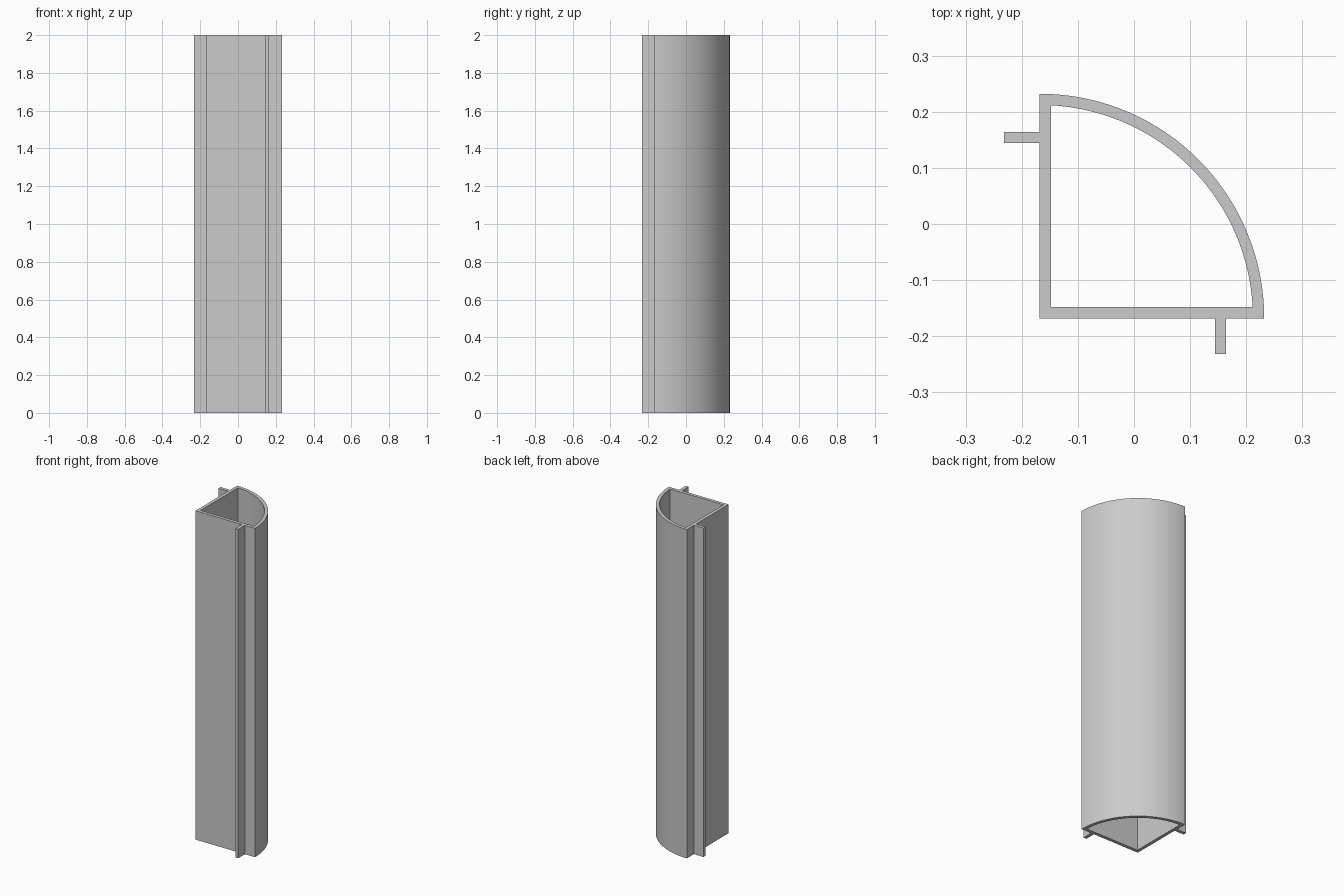
import bpy
import bmesh
from math import sin, cos, asin, pi
from mathutils import Vector

cube = bpy.data.objects.get("Cube")
if cube:
    bpy.data.objects.remove(cube, do_unlink=True)

HEIGHT = 2.0
CORNER = -0.168      # outer corner of the two flat walls, also the arc centre
RADIUS = 0.4
WALL = 0.02
FIN_TIP = -0.232
FIN_A, FIN_B = 0.144, 0.164
STEPS = 48

grey = bpy.data.materials.new("plain grey")
grey.use_nodes = True
colour = (0.6, 0.6, 0.6, 1)
grey.diffuse_color = colour
grey.node_tree.nodes["Principled BSDF"].inputs["Base Color"].default_value = colour


def arc(radius, start, end):
    """Points along an arc about the outer corner."""
    angles = [start + (end - start) * i / STEPS for i in range(STEPS + 1)]
    return [(CORNER + radius * cos(a), CORNER + radius * sin(a)) for a in angles]


# Outer outline: front fin, curved wall, side fin, corner
front_fin = [(FIN_A, CORNER), (FIN_A, FIN_TIP), (FIN_B, FIN_TIP), (FIN_B, CORNER)]
side_fin = [(y, x) for x, y in reversed(front_fin)]
outer = [(CORNER, CORNER)] + front_fin + arc(RADIUS, 0, pi / 2) + side_fin

# Inner outline: hollow quarter round
inner_radius = RADIUS - WALL
trim = asin(WALL / inner_radius)
inner = [(CORNER + WALL, CORNER + WALL)] + arc(inner_radius, trim, pi / 2 - trim)

# Fill between the outlines and extrude upward
bm = bmesh.new()
edges = []
for loop in (outer, inner):
    verts = [bm.verts.new((x, y, 0)) for x, y in loop]
    edges += [bm.edges.new((v, verts[(i + 1) % len(verts)])) for i, v in enumerate(verts)]
bmesh.ops.triangle_fill(bm, edges=edges, use_beauty=True, normal=Vector((0, 0, 1)))
top = bmesh.ops.extrude_face_region(bm, geom=bm.faces[:], use_keep_orig=True)
bmesh.ops.translate(bm, vec=(0, 0, HEIGHT),
                    verts=[g for g in top["geom"] if isinstance(g, bmesh.types.BMVert)])
bmesh.ops.recalc_face_normals(bm, faces=bm.faces[:])

mesh = bpy.data.meshes.new("quarter_round_profile")
bm.to_mesh(mesh)
bm.free()
mesh.materials.append(grey)
profile = bpy.data.objects.new("quarter_round_profile", mesh)
bpy.context.collection.objects.link(profile)

# Smooth the curved wall, keep corners crisp
bpy.ops.object.select_all(action="DESELECT")
profile.select_set(True)
bpy.context.view_layer.objects.active = profile
bpy.ops.object.shade_smooth_by_angle(angle=pi / 6)
